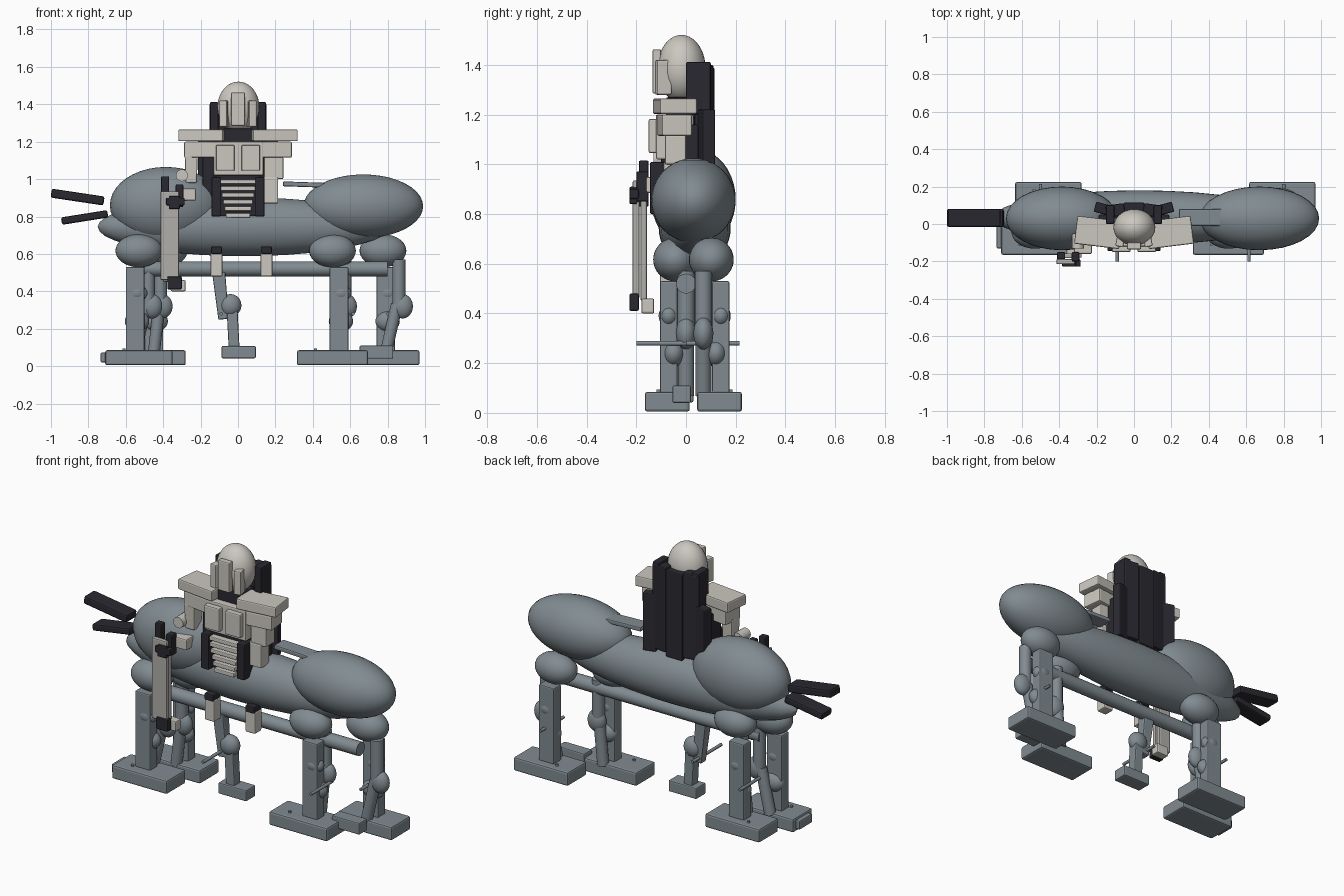
import bpy, bmesh, math
from mathutils import Vector, Matrix

if "Cube" in bpy.data.objects:
    bpy.data.objects.remove(bpy.data.objects["Cube"])


def material(name, rgb):
    m = bpy.data.materials.new(name)
    m.diffuse_color = (*rgb, 1)
    m.use_nodes = True
    m.node_tree.nodes["Principled BSDF"].inputs["Base Color"].default_value = m.diffuse_color
    return m


STEEL = material("blue grey", (0.22, 0.26, 0.285))
BONE = material("warm white", (0.60, 0.575, 0.53))
PANEL = material("panel grey", (0.44, 0.425, 0.40))
DARK = material("charcoal", (0.022, 0.022, 0.03))


def finish(name, bm, mat, loc=(0, 0, 0), rot=(0, 0, 0), smooth=True, bevel=0):
    me = bpy.data.meshes.new(name)
    bm.to_mesh(me)
    bm.free()
    ob = bpy.data.objects.new(name, me)
    bpy.context.collection.objects.link(ob)
    me.materials.append(mat)
    ob.location = loc
    ob.rotation_euler = [math.radians(a) for a in rot]
    if bevel:
        mod = ob.modifiers.new("bevel", 'BEVEL')
        mod.width, mod.segments, mod.limit_method = bevel, 2, 'ANGLE'
    if smooth:
        bpy.ops.object.select_all(action='DESELECT')
        ob.select_set(True)
        bpy.context.view_layer.objects.active = ob
        bpy.ops.object.shade_smooth_by_angle(angle=math.radians(35))
    return ob


def box(name, mat, xr, yr, zr, rot=(0, 0, 0), bevel=0.007, taper=1.0):
    """Bevelled block given by its ranges; taper scales the lower end."""
    lo, hi = Vector((xr[0], yr[0], zr[0])), Vector((xr[1], yr[1], zr[1]))
    bm = bmesh.new()
    bmesh.ops.create_cube(bm, size=1, matrix=Matrix.Diagonal((*(hi - lo), 1)))
    for v in bm.verts:
        if v.co.z < 0:
            v.co.x *= taper
            v.co.y *= taper
    return finish(name, bm, mat, (lo + hi) / 2, rot, False, bevel)


def ball(name, mat, c, r, rot=(0, 0, 0)):
    bm = bmesh.new()
    bmesh.ops.create_uvsphere(bm, u_segments=32, v_segments=20, radius=1,
                              matrix=Matrix.Diagonal((*r, 1)))
    return finish(name, bm, mat, c, rot)


def rod(name, mat, a, b, r, r2=None):
    a, b = Vector(a), Vector(b)
    d = b - a
    m = Matrix.Translation((a + b) / 2) @ d.to_track_quat('Z', 'Y').to_matrix().to_4x4()
    bm = bmesh.new()
    bmesh.ops.create_cone(bm, cap_ends=True, segments=20, radius1=r, radius2=r2 or r,
                          depth=d.length, matrix=m)
    return finish(name, bm, mat)


# mount body
ball("mount_barrel", STEEL, (0.03, 0.035, 0.745), (0.78, 0.145, 0.157))
ball("mount_rear", STEEL, (-0.385, 0.03, 0.86), (0.30, 0.17, 0.205))
ball("mount_front", STEEL, (0.67, 0.03, 0.855), (0.32, 0.17, 0.17))
rod("belly_rail", STEEL, (-0.5, 0, 0.52), (0.80, 0, 0.52), 0.04)
box("saddle_bar", STEEL, (0.24, 0.52), (-0.01, 0.08), (0.957, 0.983), (0, 2, 0))

# tail bars
box("tail_upper", DARK, (-1.0, -0.715), (-0.015, 0.08), (0.88, 0.928), (0, 8.5, 0), 0.01)
box("tail_lower", DARK, (-0.945, -0.695), (-0.015, 0.08), (0.775, 0.815), (0, -9, 0), 0.01)


# four legs: outer plate, inner jointed strut, foot
def leg(tag, x, side, foot, hip_x, knee):
    cy = 0.035 + side * 0.105
    y_hip = 0.03 + side * 0.072
    y_in = 0.035 + side * 0.035
    ball(tag + "_hip", STEEL, (hip_x, y_hip, 0.617), (0.125, 0.09, 0.088))
    box(tag + "_plate", STEEL, (x - 0.05, x + 0.05), (cy - 0.035, cy + 0.035), (0.08, 0.53))
    f = foot
    yf = 0.03 + side * 0.105
    box(tag + "_foot", STEEL, f, (yf - 0.09, yf + 0.09), (0.005, 0.085), bevel=0.01)
    kx = x + knee * 0.09
    # inner strut leaning to the knee
    rod(tag + "_thigh", STEEL, (x + knee * 0.07, y_in, 0.57), (kx - knee * 0.02, y_in, 0.33), 0.035)
    rod(tag + "_shin", STEEL, (kx - knee * 0.03, y_in, 0.33), (x, y_in, 0.07), 0.032)
    ball(tag + "_knee", STEEL, (kx, y_in, 0.32), (0.055, 0.04, 0.065))
    ball(tag + "_low_joint", STEEL, (x + 0.01, cy - side * 0.02, 0.24), (0.065, 0.045, 0.055))
    ball(tag + "_upper_joint", STEEL, (x + 0.01, cy, 0.39), (0.056, 0.04, 0.045))
    rod(tag + "_ankle_pin", STEEL, (f[0] + 0.1, cy + side * 0.04, 0.08),
        (f[0] + 0.1, cy + side * 0.04, 0.095), 0.008)


leg("front_right_leg", 0.54, -1, (0.315, 0.695), 0.505, 0.45)
leg("back_right_leg", 0.79, 1, (0.615, 0.97), 0.775, 1)
leg("front_left_leg", -0.55, -1, (-0.71, -0.35), -0.53, 1)
leg("back_left_leg", -0.45, 1, (-0.635, -0.28), -0.395, 0.5)
box("toe_block", STEEL, (-0.735, -0.69), (-0.13, -0.01), (0.02, 0.072))
box("link_foot", STEEL, (0.65, 0.83), (-0.055, 0.02), (0.04, 0.11))

# short centre leg hanging from the rail
box("centre_thigh", STEEL, (-0.125, -0.055), (-0.045, 0.015), (0.25, 0.50), (0, -6, 0), taper=0.8)
ball("centre_knee", STEEL, (-0.04, -0.015, 0.325), (0.058, 0.045, 0.06))
box("centre_shin", STEEL, (-0.055, 0.003), (-0.045, 0.015), (0.09, 0.30), (0, -3, 0))
box("centre_foot", STEEL, (-0.088, 0.095), (-0.06, 0.03), (0.042, 0.108))
for i, (x, y0, y1) in enumerate([(-0.09, -0.2, 0.07), (0.615, -0.2, 0.0),
                                 (-0.5, 0.0, 0.215), (0.8, 0.0, 0.215)]):
    rod("spur_rod_%d" % i, STEEL, (x, y0, 0.28), (x, y1, 0.28), 0.009)

# rider torso
box("torso_core", DARK, (-0.12, 0.12), (-0.10, 0.05), (0.80, 1.19))
box("neck", DARK, (-0.08, 0.08), (-0.08, 0.04), (1.16, 1.27))
box("chest_block", BONE, (-0.13, 0.135), (-0.12, 0.03), (1.02, 1.20))
for i in range(6):
    z = 0.805 + i * 0.036
    w = 0.065 + i * 0.007
    box("belly_band_%d" % i, BONE, (-w, w), (-0.135, -0.09), (z - 0.011, z + 0.013), bevel=0.005)

# rider head
ball("helmet", BONE, (0.002, -0.018, 1.385), (0.112, 0.097, 0.136))
box("visor_centre", BONE, (-0.038, 0.038), (-0.135, -0.10), (1.285, 1.463))
for s in (-1, 1):
    xs = lambda a, b: sorted((s * a, s * b))
    side = "right" if s > 0 else "left"
    box("visor_" + side, BONE, xs(0.052, 0.095), (-0.122, -0.06), (1.28, 1.42), (0, 0, s * 12))
    box("chest_plate_" + side, BONE, xs(0.018, 0.118), (-0.15, -0.11), (1.045, 1.183))
    box("waist_guard_" + side, DARK, xs(0.09, 0.142), (-0.145, -0.05), (0.80, 1.01))
    box("flank_" + side, DARK, xs(0.13, 0.19), (-0.06, 0.05), (0.87, 1.16))
    # shoulders in two tiers
    box("shoulder_top_" + side, BONE, xs(0.07, 0.312), (-0.12, 0.03), (1.203, 1.265), (0, 0, s * 7))
    box("shoulder_under_" + side, BONE, xs(0.07, 0.282), (-0.11, 0.012), (1.115, 1.2), (0, 0, s * 7))
    # rider legs
    x = -0.115 if s < 0 else 0.152
    box("rider_leg_" + side, BONE, (x - 0.032, x + 0.032), (-0.105, -0.04), (0.48, 0.61), bevel=0.008)
    box("leg_cuff_" + side, DARK, (x - 0.03, x + 0.03), (-0.11, -0.035), (0.60, 0.64))
    # back pack
    box("pack_tall_" + side, DARK, xs(0.05, 0.150), (0.04, 0.105), (0.90, 1.40), (0, 0, -s * 8))
    box("pack_horn_" + side, DARK, xs(0.105, 0.15), (0.0, 0.10), (1.20, 1.412))
    box("pack_wing_" + side, DARK, xs(0.13, 0.21), (0.055, 0.11), (0.88, 1.22), (0, 0, s * 15))
box("pack_centre", DARK, (-0.055, 0.055), (0.05, 0.115), (0.88, 1.39))

# right arm
box("right_arm_upper", BONE, (0.14, 0.242), (-0.085, 0.0), (1.0, 1.12))
box("right_arm_lower", BONE, (0.13, 0.215), (-0.09, -0.015), (0.87, 1.01))

# left arm
box("left_arm_upper", BONE, (-0.285, -0.215), (-0.10, -0.02), (0.98, 1.13), (0, 0, 0), taper=0.85)
rod("left_elbow", BONE, (-0.30, -0.13, 1.02), (-0.30, -0.05, 1.02), 0.032)
box("left_forearm", BONE, (-0.32, -0.225), (-0.16, -0.08), (0.885, 0.95))

# long carried panel with dark clamps
box("carried_panel_front", PANEL, (-0.415, -0.315), (-0.215, -0.187), (0.46, 0.935))
box("carried_panel_back", PANEL, (-0.40, -0.32), (-0.183, -0.157), (0.45, 0.92))
box("clamp_post", DARK, (-0.412, -0.368), (-0.19, -0.15), (0.83, 1.015))
box("clamp_side", DARK, (-0.333, -0.292), (-0.20, -0.15), (0.85, 0.972))
box("clamp_upper", DARK, (-0.385, -0.285), (-0.228, -0.19), (0.86, 0.90))
box("clamp_cap", DARK, (-0.37, -0.31), (-0.228, -0.195), (0.84, 0.91))
box("clamp_lower", DARK, (-0.378, -0.30), (-0.228, -0.19), (0.41, 0.48))
box("panel_heel", BONE, (-0.36, -0.28), (-0.18, -0.128), (0.40, 0.46))
